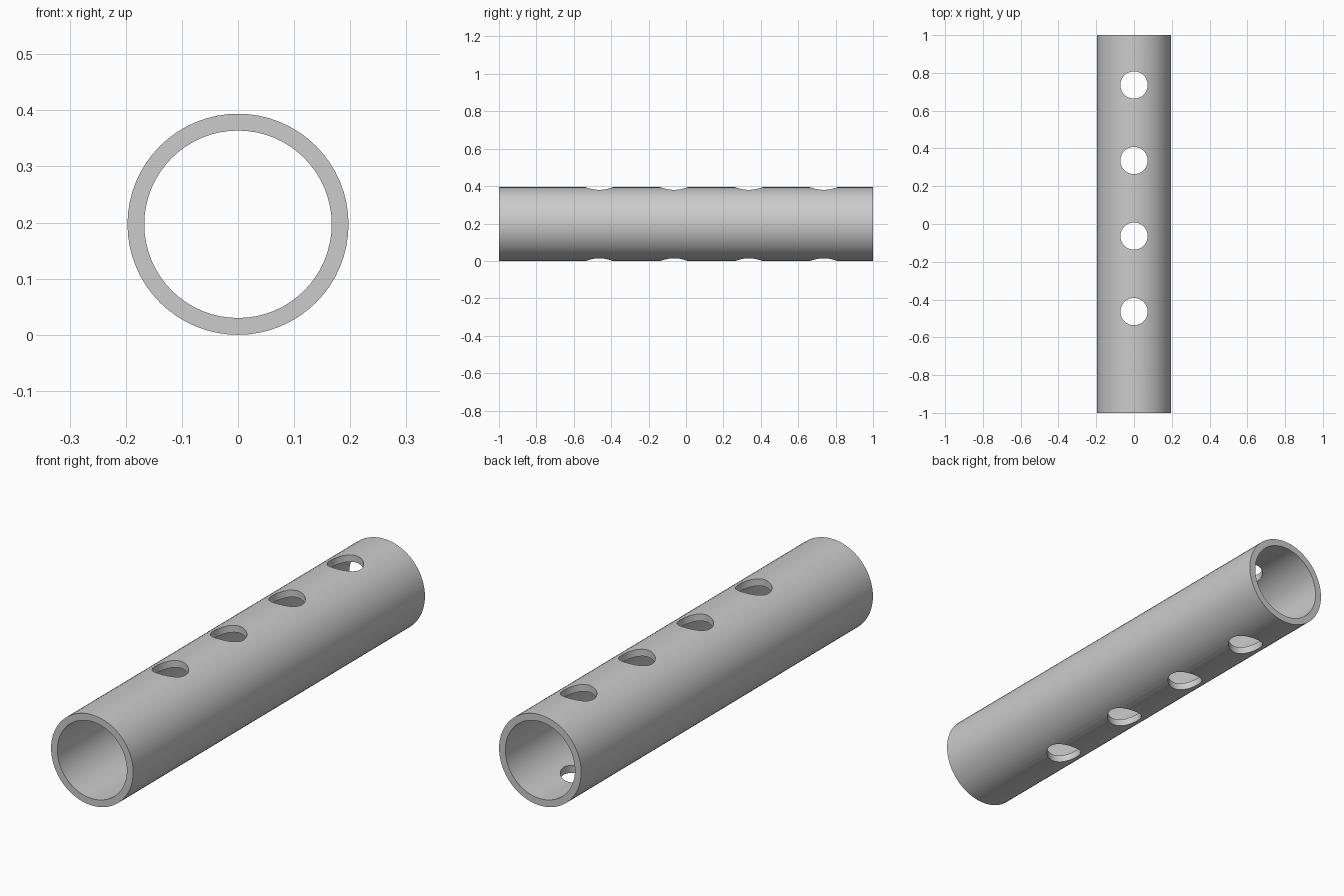
import bpy
import math

cube = bpy.data.objects.get("Cube")
if cube:
    bpy.data.objects.remove(cube, do_unlink=True)

OUTER, INNER, LENGTH = 0.197, 0.167, 2.0
HOLE_RADIUS, HOLE_SPACING, FIRST_HOLE = 0.072, 0.4, -0.464

# Plain grey material
grey = bpy.data.materials.new("grey")
grey.use_nodes = True
colour = (0.6, 0.6, 0.6, 1)
grey.diffuse_color = colour
grey.node_tree.nodes["Principled BSDF"].inputs["Base Color"].default_value = colour


def cylinder(name, radius, depth, location, along_y=False):
    turn = (math.pi / 2, 0, 0) if along_y else (0, 0, 0)
    bpy.ops.mesh.primitive_cylinder_add(
        vertices=64, radius=radius, depth=depth, location=location, rotation=turn)
    obj = bpy.context.object
    obj.name = name
    obj.data.materials.append(grey)
    return obj


def cut(target, cutter):
    mod = target.modifiers.new("cut", 'BOOLEAN')
    mod.operation = 'DIFFERENCE'
    mod.solver = 'EXACT'
    mod.object = cutter
    bpy.context.view_layer.objects.active = target
    bpy.ops.object.modifier_apply(modifier=mod.name)
    bpy.data.objects.remove(cutter, do_unlink=True)


# Hollow tube lying along y
tube = cylinder("tube", OUTER, LENGTH, (0, 0, OUTER), True)
cut(tube, cylinder("bore", INNER, LENGTH + 0.2, (0, 0, OUTER), True))

# Row of holes drilled right through, top and bottom
for i in range(4):
    y = FIRST_HOLE + i * HOLE_SPACING
    cut(tube, cylinder("drill", HOLE_RADIUS, 1, (0, y, OUTER)))

# Smooth walls with crisp rims
bpy.ops.object.select_all(action='DESELECT')
tube.select_set(True)
bpy.context.view_layer.objects.active = tube
bpy.ops.object.shade_smooth_by_angle(angle=math.radians(30))
